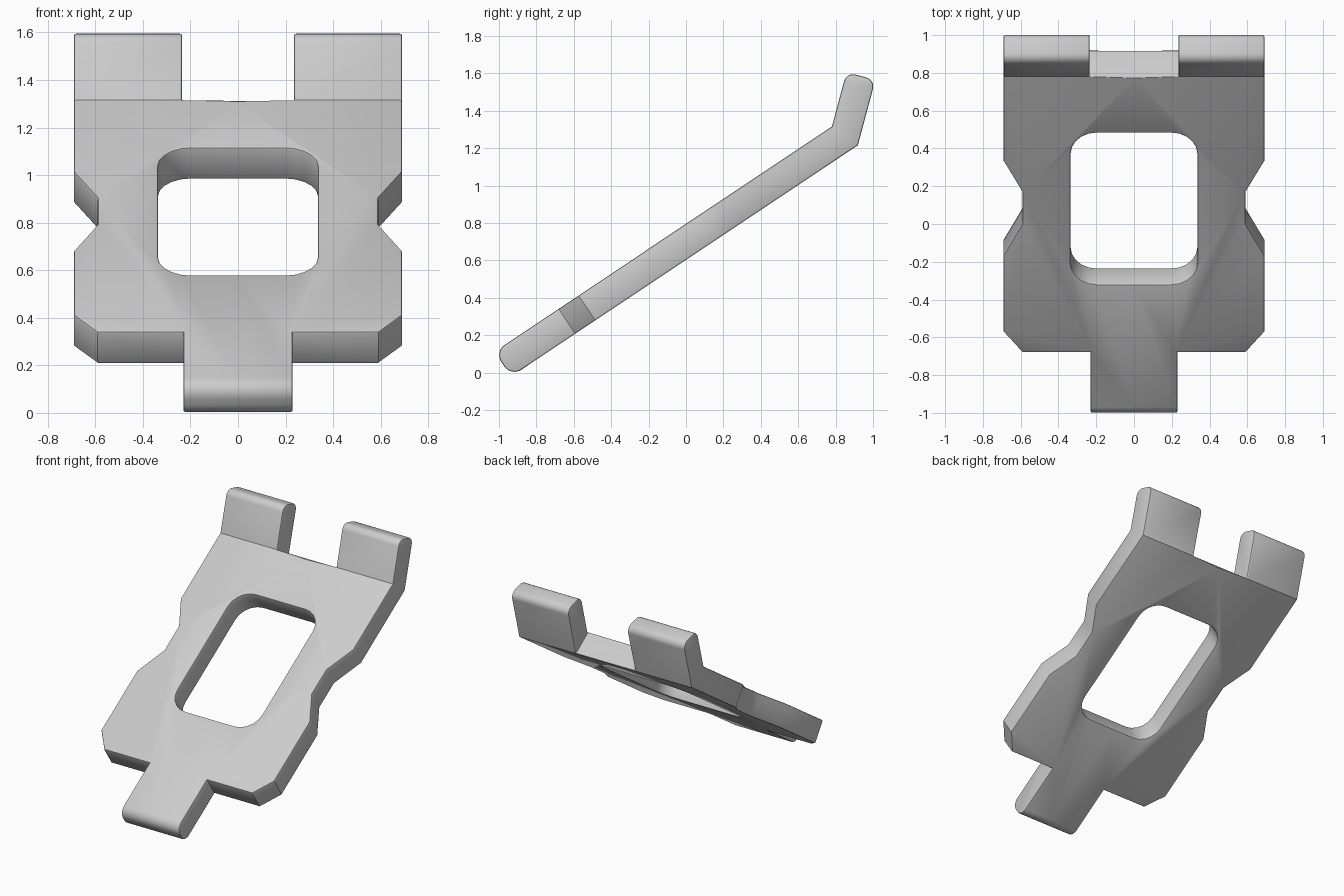
import bpy, bmesh, math
from mathutils import Vector

if "Cube" in bpy.data.objects:
    bpy.data.objects.remove(bpy.data.objects["Cube"])

# Side-view directions: sloped plate, then steeper bent tabs
A, B, T = math.radians(33.7), math.radians(75), 0.16
U = Vector((0, math.cos(A), math.sin(A)))
D = Vector((0, math.cos(B), math.sin(B)))
N = Vector((0, math.sin(A), -math.cos(A)))      # plate top to underside
M = Vector((0, math.sin(B), -math.cos(B)))      # tab front to back
MITER = (N + M).normalized()
BEND, END, TIP = 0.9375, 0.9375 + 0.3015, -1.231
ORIGIN = Vector((0, 0, 0.795))


def place(x, s, layer):
    """Map flat plan position (x, length along plate) onto the bent plate."""
    p = ORIGIN + U * min(s, BEND) + D * max(s - BEND, 0)
    if layer:
        if abs(s - BEND) < 1e-6:
            p += MITER * T / math.cos((B - A) / 2)
        else:
            p += (M if s > BEND else N) * T
    return p + Vector((x, 0, 0))


# Right half of the body outline, with half of the rounded window
HX, HT, HB, R, SEG = 0.336, 0.578, -0.386, 0.14, 5
window = [(0, HT)]
for cy, start in ((HT - R, 90), (HB + R, 0)):
    for i in range(SEG + 1):
        a = math.radians(start - 90 * i / SEG)
        window.append((HX - R + R * math.cos(a), cy + R * math.sin(a)))
window.append((0, HB))
body = [(0, TIP), (0.23, TIP), (0.23, -0.82), (0.59, -0.82), (0.69, -0.69),
        (0.69, -0.2), (0.59, 0), (0.59, 0.2), (0.69, 0.397),
        (0.69, BEND), (0.235, BEND), (0, BEND)] + window
tab = [(0.235, BEND), (0.69, BEND), (0.69, END), (0.235, END)]
polys = [body, tab]
polys += [[(-x, s) for x, s in reversed(p)] for p in polys]

bm = bmesh.new()
verts = {}


def vert(p, layer):
    key = (round(p[0], 5) + 0.0, round(p[1], 5), layer)
    if key not in verts:
        verts[key] = bm.verts.new(place(key[0], p[1], layer))
    return verts[key]


# Top and underside faces, then walls on every open edge
for p in polys:
    bm.faces.new([vert(q, 0) for q in p])
    bm.faces.new([vert(q, 1) for q in reversed(p)])
partner = {v: verts[(k[0], k[1], 1)] for k, v in verts.items() if k[2] == 0}
for e in [e for e in bm.edges if e.is_boundary and e.verts[0] in partner]:
    a, b = e.verts
    bm.faces.new((a, b, partner[b], partner[a]))
bmesh.ops.recalc_face_normals(bm, faces=bm.faces[:])

# Rounded tongue tip and tab ends
for s, r in ((TIP, 0.065), (END, 0.05)):
    ends = {v: k[2] for k, v in verts.items() if abs(k[1] - s) < 1e-4}
    edges = [e for e in bm.edges if all(v in ends for v in e.verts)
             and ends[e.verts[0]] == ends[e.verts[1]]]
    bmesh.ops.bevel(bm, geom=edges, offset=r, offset_type='OFFSET',
                    segments=6, profile=0.5, affect='EDGES')
    verts = {k: v for k, v in verts.items() if v.is_valid}


# Fine bevel around the rims, leaving the edges through the thickness sharp
def is_rim(e):
    if len(e.link_faces) != 2 or e.calc_face_angle() < math.radians(60):
        return False
    d = (e.verts[1].co - e.verts[0].co).normalized()
    return e.calc_length() < 0.1 or all(abs(d.dot(n)) < 0.95 for n in (N, M, MITER))


bmesh.ops.bevel(bm, geom=[e for e in bm.edges if is_rim(e)], offset=0.009,
                offset_type='OFFSET', segments=2, profile=0.5, affect='EDGES',
                clamp_overlap=True)
bmesh.ops.recalc_face_normals(bm, faces=bm.faces[:])

mesh = bpy.data.meshes.new("bent_plate")
bm.to_mesh(mesh)
bm.free()
plate = bpy.data.objects.new("bent_plate", mesh)
bpy.context.collection.objects.link(plate)
bpy.context.view_layer.objects.active = plate
plate.select_set(True)
bpy.ops.object.shade_smooth_by_angle(angle=math.radians(25))
